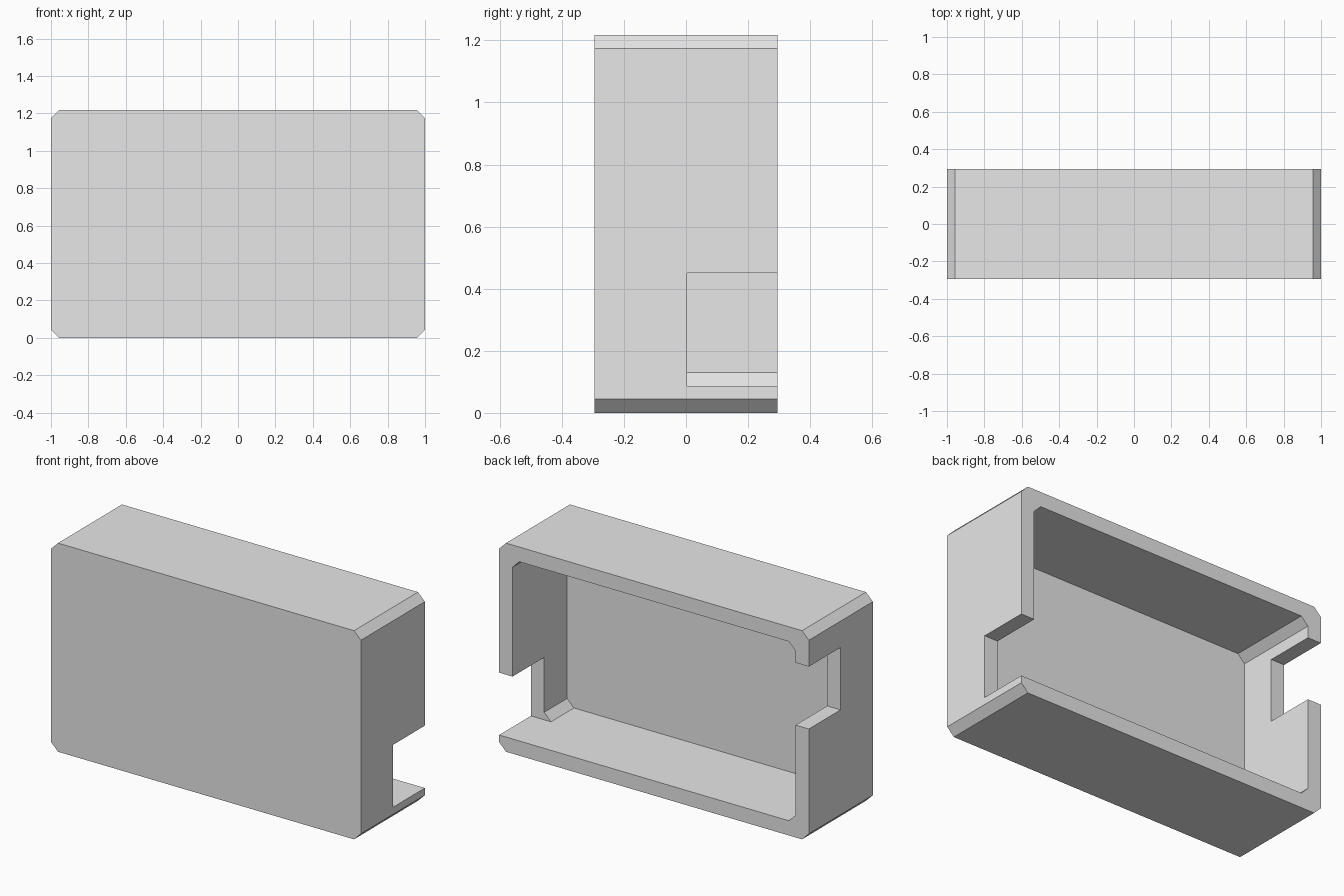
import bpy
import bmesh

if "Cube" in bpy.data.objects:
    bpy.data.objects.remove(bpy.data.objects["Cube"])

HALF_W, HALF_D, HEIGHT = 1.0, 0.295, 1.218
WALL, CHAMFER = 0.086, 0.044

grey = bpy.data.materials.new("light grey")
grey.use_nodes = True
grey.diffuse_color = (0.8, 0.8, 0.8, 1)
grey.node_tree.nodes["Principled BSDF"].inputs["Base Color"].default_value = (0.8, 0.8, 0.8, 1)


def prism(name, x0, x1, y0, y1, z0, z1, c=0.0):
    """Box running along y, with its four long edges chamfered by c."""
    if c:
        outline = [(x0 + c, z0), (x1 - c, z0), (x1, z0 + c), (x1, z1 - c),
                   (x1 - c, z1), (x0 + c, z1), (x0, z1 - c), (x0, z0 + c)]
    else:
        outline = [(x0, z0), (x1, z0), (x1, z1), (x0, z1)]
    bm = bmesh.new()
    front = [bm.verts.new((x, y0, z)) for x, z in outline]
    back = [bm.verts.new((x, y1, z)) for x, z in outline]
    bm.faces.new(front)
    bm.faces.new(back[::-1])
    for i in range(len(outline)):
        j = (i + 1) % len(outline)
        bm.faces.new((front[i], back[i], back[j], front[j]))
    bmesh.ops.recalc_face_normals(bm, faces=bm.faces)
    mesh = bpy.data.meshes.new(name)
    bm.to_mesh(mesh)
    bm.free()
    mesh.materials.append(grey)
    obj = bpy.data.objects.new(name, mesh)
    bpy.context.collection.objects.link(obj)
    return obj


# Outer shell
shell = prism("enclosure_shell", -HALF_W, HALF_W, -HALF_D, HALF_D, 0, HEIGHT, CHAMFER)

# Cavity open at the back, and one notch in each side wall
cutters = [
    prism("cavity_cutter", WALL - HALF_W, HALF_W - WALL, WALL - HALF_D, HALF_D + 0.1,
          WALL, HEIGHT - WALL, CHAMFER),
    prism("low_notch_cutter", 0.8, 1.1, 0.003, HALF_D + 0.2, WALL, 0.45),
    prism("high_notch_cutter", -1.1, -0.8, 0.003, HALF_D + 0.2, 0.656, 1.02),
]
for cutter in cutters:
    mod = shell.modifiers.new(cutter.name, "BOOLEAN")
    mod.operation = "DIFFERENCE"
    mod.solver = "EXACT"
    mod.object = cutter

# Bake the cuts and drop the cutters
bpy.context.view_layer.update()
evaluated = shell.evaluated_get(bpy.context.evaluated_depsgraph_get())
result = bpy.data.meshes.new_from_object(evaluated)
shell.modifiers.clear()
shell.data = result
for cutter in cutters:
    bpy.data.objects.remove(cutter)
